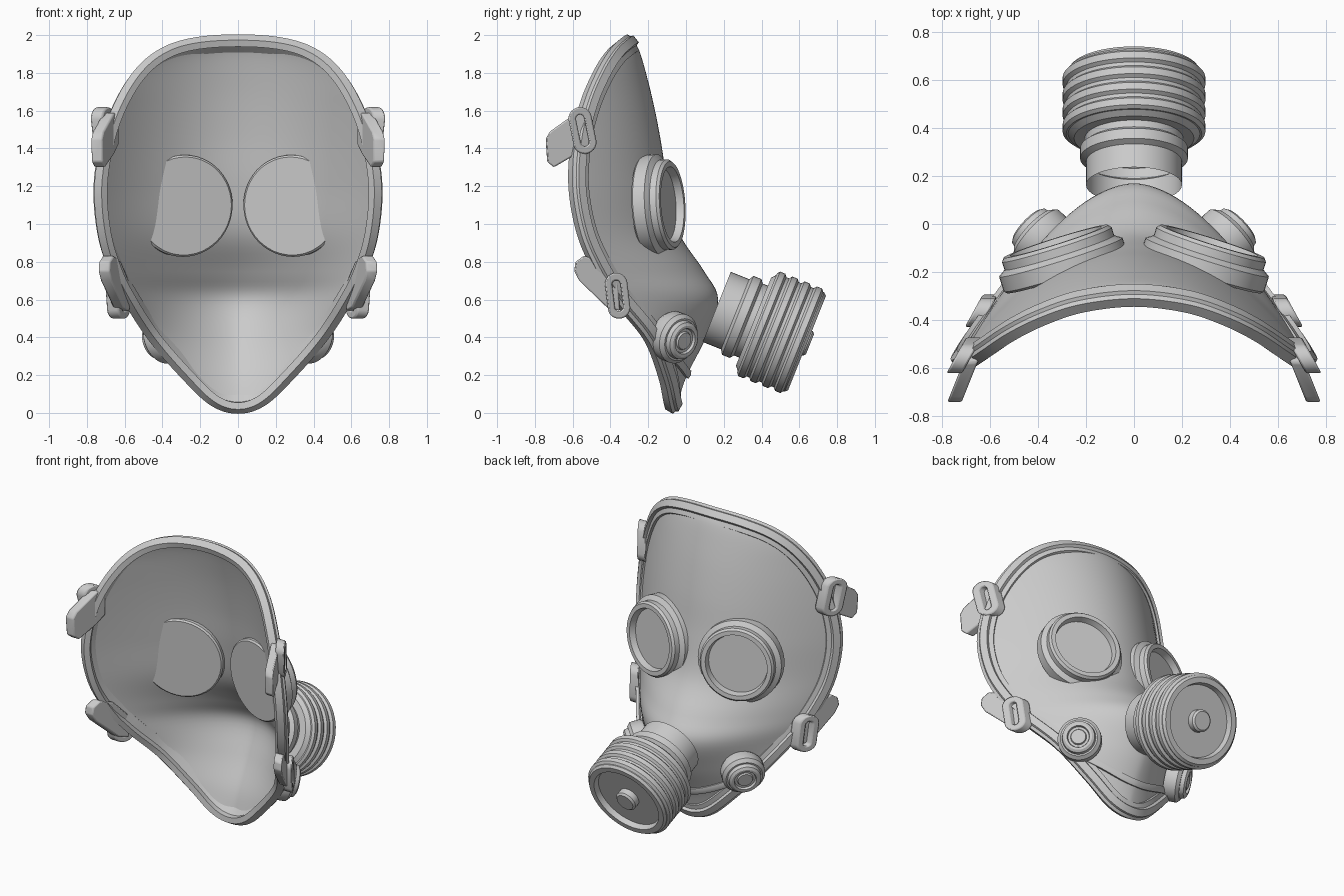
import bpy, bmesh, math
from mathutils import Vector

if "Cube" in bpy.data.objects:
    bpy.data.objects.remove(bpy.data.objects["Cube"])

# Rows of the face shell: z, half width, rim y, centre-line y, arch exponent
ROWS = [(.025, 0, -.07, -.06, 1.6), (.065, .13, -.08, -.045, 1.6), (.2, .275, -.11, 0, 1.6),
        (.4, .45, -.19, .1, 1.6), (.6, .58, -.35, .165, 1.8), (.75, .655, -.45, .09, 1.8),
        (.95, .715, -.54, -.04, 1.9), (1.2, .735, -.585, -.1, 2), (1.45, .695, -.57, -.14, 2),
        (1.65, .62, -.52, -.18, 2), (1.81, .515, -.45, -.22, 2), (1.91, .385, -.385, -.25, 2),
        (1.96, .22, -.33, -.275, 2), (1.975, 0, -.305, -.285, 2)]
LAST = len(ROWS) - 1


def row(t):
    """Smoothly interpolated row; the ends reflect so the outline closes roundly."""
    def get(i):
        if 0 <= i <= LAST:
            return ROWS[i]
        r = ROWS[1] if i < 0 else ROWS[LAST - 1]
        return (r[0], -r[1]) + r[2:]
    i = min(int(t), LAST - 1)
    f = t - i
    return [.5 * (2*b + (c-a)*f + (2*a-5*b+4*c-d)*f*f + (3*b-a-3*c+d)*f**3)
            for a, b, c, d in zip(get(i-1), get(i), get(i+1), get(i+2))]


def surf(t, u):
    z, w, yr, yc, p = row(t)
    return Vector((u * w, yc + (yr - yc) * abs(u) ** p, z))


def make(name, verts, faces, angle=30):
    bm = bmesh.new()
    vs = [bm.verts.new(v) for v in verts]
    for f in faces:
        bm.faces.new([vs[i] for i in f])
    bmesh.ops.remove_doubles(bm, verts=bm.verts, dist=1e-5)
    bmesh.ops.recalc_face_normals(bm, faces=bm.faces)
    me = bpy.data.meshes.new(name)
    bm.to_mesh(me)
    bm.free()
    ob = bpy.data.objects.new(name, me)
    bpy.context.collection.objects.link(ob)
    bpy.ops.object.select_all(action='DESELECT')
    ob.select_set(True)
    bpy.context.view_layer.objects.active = ob
    bpy.ops.object.shade_smooth_by_angle(angle=math.radians(angle))
    return ob


def grid_faces(n, m, wrap_n=False, wrap_m=False):
    return [(i*m + j, i*m + (j+1) % m, (i+1) % n*m + (j+1) % m, (i+1) % n*m + j)
            for i in range(n if wrap_n else n-1) for j in range(m if wrap_m else m-1)]


def lathe(name, profile, origin, axis, seg=48):
    """Revolve (radius, distance) points around an axis."""
    q = Vector(axis).to_track_quat('Z', 'Y')
    verts = [Vector(origin) + q @ Vector((r*math.cos(2*math.pi*k/seg), r*math.sin(2*math.pi*k/seg), d))
             for r, d in profile for k in range(seg)]
    return make(name, verts, grid_faces(len(profile), seg, wrap_m=True))


def sweep(name, path, frames, profile, closed):
    verts = [p + s*a + n*b for p, (s, n) in zip(path, frames) for a, b in profile]
    return make(name, verts, grid_faces(len(path), len(profile), closed, True), 35)


# Face shell
N, M = 6 * LAST + 1, 41
shell = make("face_shell", [surf(i/6, -1 + 2*j/(M-1)) for i in range(N) for j in range(M)],
             grid_faces(N, M), 50)
mod = shell.modifiers.new("thickness", 'SOLIDIFY')
mod.thickness = .01
mod.offset = 0

# Stepped sealing rim around the shell edge
path = [surf(i/6, 1) for i in range(N)] + [surf(i/6, -1) for i in range(N-2, 0, -1)]
frames = []
for i, p in enumerate(path):
    tan = (path[(i+1) % len(path)] - path[i-1]).normalized()
    s = Vector((0, .3, 1)) - p
    s = (s - tan * s.dot(tan)).normalized()
    n = s.cross(tan).normalized()
    if n.dot(p - Vector((0, -.6, 1))) < 0:
        n = -n
    frames.append((s, n))
sweep("sealing_rim", path, frames,
      [(-.02, -.035), (-.028, .01), (-.01, .02), (-.005, .035), (.04, .04), (.048, .022),
       (.078, .018), (.08, .003), (.03, -.012), (.015, -.045)], True)

# Ridge across the chin
path = [surf(2.05 + .8*u*u, u) for u in [-.85 + 1.7*k/30 for k in range(31)]]
frames = []
for k, p in enumerate(path):
    tan = (path[min(k+1, 30)] - path[max(k-1, 0)]).normalized()
    n = Vector((0, 1, -.35))
    n = (n - tan * n.dot(tan)).normalized()
    frames.append((n, tan.cross(n)))
sweep("chin_ridge", path, frames, [(.001, -.022), (.018, -.022), (.024, 0), (.018, .022), (.001, .022)], False)

# Filter: neck, collar, ribbed canister, recessed end and knob
AX = (0, .928, -.372)
START = Vector((0, .158, .563))
lathe("filter_neck", [(.2, .005), (.2, .11), (.225, .125), (.225, .17), (.205, .185),
                      (.205, .26)], START, AX)
can = [(0, .215), (.25, .215), (.275, .235)]
for k in range(4):
    d = .235 + k * .07
    can += [(.283, d), (.298, d + .012), (.298, d + .042), (.283, d + .054)]
can += [(.283, .505), (.27, .52), (.235, .52), (.225, .485), (0, .485)]
lathe("filter_canister", can, START, AX, 64)
lathe("filter_knob", [(0, .47), (.07, .47), (.07, .525), (.058, .537), (0, .537)], START, AX, 32)


def sheared(name, side, x0, y0, k, rings, thick):
    """Plate or ring drawn in the side plane, slanted outward toward the back."""
    def pt(y, z, o):
        return Vector((side * (x0 + k*(y0 - y) + o), y, z))
    n = len(rings[0])
    h = thick / 2
    if len(rings) == 1:
        verts = [pt(y, z, o) for o in (-h, h) for y, z in rings[0]]
        faces = grid_faces(2, n, wrap_m=True) + [tuple(range(n)), tuple(range(n, 2*n))]
    else:
        verts = [pt(y, z, o) for r, o in ((0, -h), (0, h), (1, h), (1, -h)) for y, z in rings[r]]
        faces = grid_faces(4, n, True, True)
    ob = make(name, verts, faces, 40)
    b = ob.modifiers.new("soft_edges", 'BEVEL')
    b.width = .008
    b.segments = 2
    return ob


def racetrack(cy, cz, hw, hl, tilt):
    pts = []
    for k in range(24):
        a = 2*math.pi*(k + .5)/24
        y, z = hw*math.cos(a), hw*math.sin(a) + math.copysign(hl - hw, math.sin(a))
        pts.append((cy + y*math.cos(tilt) - z*math.sin(tilt), cz + y*math.sin(tilt) + z*math.cos(tilt)))
    return pts


UPPER_TAB = [(-.52, 1.58), (-.58, 1.59), (-.72, 1.49), (-.743, 1.45), (-.735, 1.33), (-.7, 1.3),
             (-.58, 1.37), (-.52, 1.42)]
LOWER_TAB = [(-.36, .7), (-.45, .8), (-.54, .832), (-.585, .8), (-.592, .75), (-.565, .7),
             (-.42, .56), (-.35, .54)]

for side, tag in ((1, "right"), (-1, "left")):
    # Goggle eyepieces with sunken lenses
    lathe("eyepiece_" + tag, [(0, 0), (.26, 0), (.27, .01), (.27, .075), (.24, .095), (.24, .13),
                              (.228, .145), (.2, .145), (.19, .105), (0, .105)],
          (side*.283, -.21, 1.095), (side*.3, .95, .06))
    # Exhale valves on the cheeks
    lathe("cheek_valve_" + tag, [(0, -.05), (.125, -.05), (.135, -.03), (.135, .03), (.115, .05), (.105, .05),
                                 (.1, .075), (.085, .085), (.07, .085), (.065, .07), (.05, .07),
                                 (.045, .08), (0, .08)],
          (side*.385, -.06, .4), (side*.7, .66, -.25), 40)
    # Strap tabs and buckle loops
    sheared("upper_strap_tab_" + tag, side, .66, -.52, .4, [UPPER_TAB], .06)
    sheared("lower_strap_tab_" + tag, side, .615, -.38, .45, [LOWER_TAB], .06)
    sheared("upper_buckle_" + tag, side, .71, -.55, .55,
            [racetrack(-.548, 1.495, .062, .125, .2), racetrack(-.548, 1.495, .022, .085, .2)], .065)
    sheared("lower_buckle_" + tag, side, .635, -.36, .55,
            [racetrack(-.362, .62, .06, .122, .12), racetrack(-.362, .62, .022, .082, .12)], .065)
